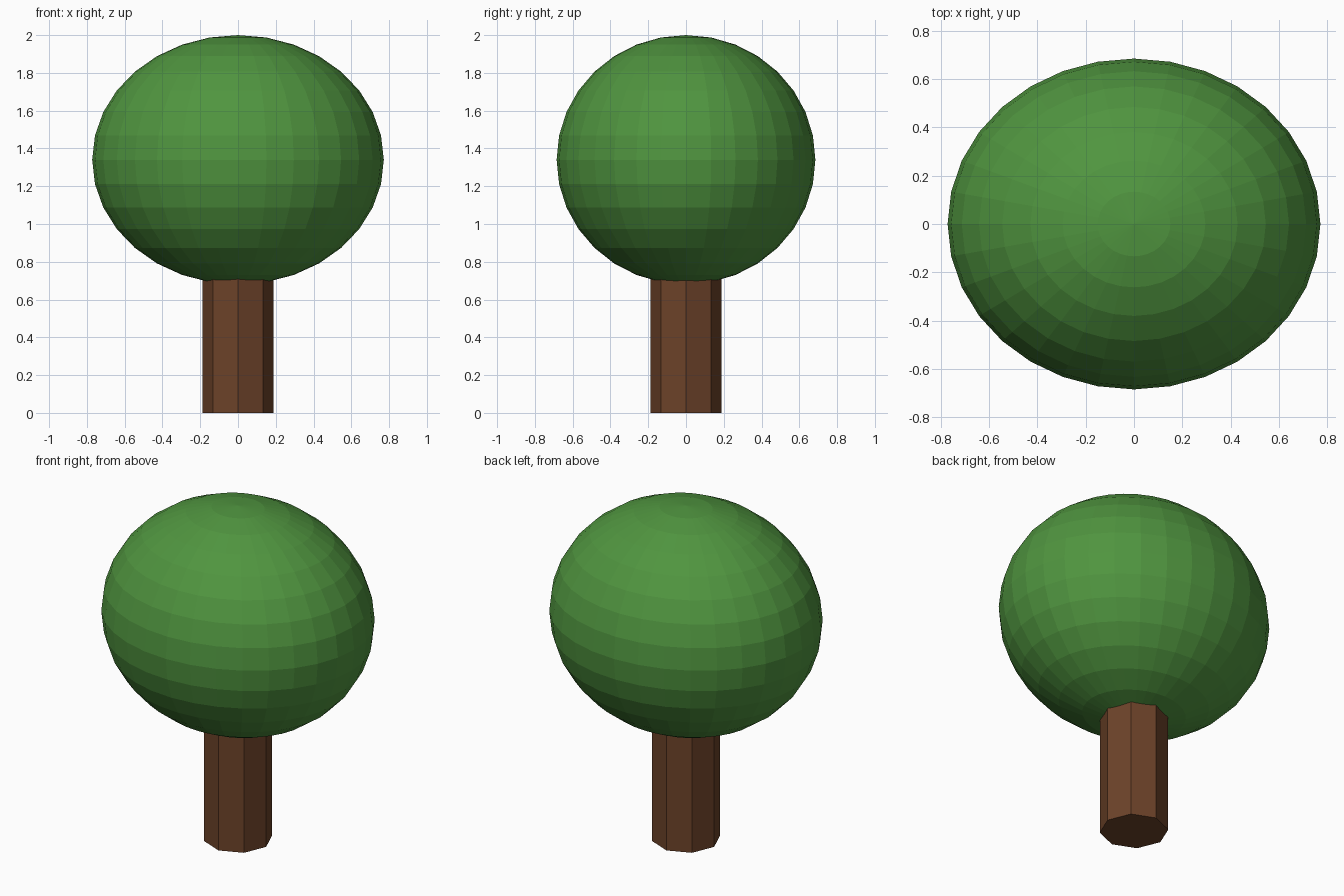
import bpy

if "Cube" in bpy.data.objects:
    bpy.data.objects.remove(bpy.data.objects["Cube"])


def finish(name, color):
    """Name the active object, apply its scale and give it a flat colour."""
    obj = bpy.context.object
    obj.name = name
    bpy.ops.object.transform_apply(location=False, rotation=False, scale=True)
    mat = bpy.data.materials.new(name + "_colour")
    mat.diffuse_color = (*color, 1.0)
    mat.use_nodes = True
    mat.node_tree.nodes["Principled BSDF"].inputs["Base Color"].default_value = mat.diffuse_color
    obj.data.materials.append(mat)
    bpy.ops.object.shade_flat()
    return obj


# Trunk: eight-sided post with corners on the axes, ending inside the crown
TRUNK_HEIGHT = 0.8
bpy.ops.mesh.primitive_cylinder_add(vertices=8, radius=0.187, depth=TRUNK_HEIGHT,
                                    location=(0, 0, TRUNK_HEIGHT / 2))
finish("trunk", (0.15, 0.055, 0.022))

# Crown: faceted ellipsoid, wider along x
bpy.ops.mesh.primitive_uv_sphere_add(segments=32, ring_count=16, radius=1,
                                     location=(0, 0, 1.34))
bpy.context.object.scale = (0.772, 0.685, 0.66)
finish("crown", (0.08, 0.30, 0.05))
